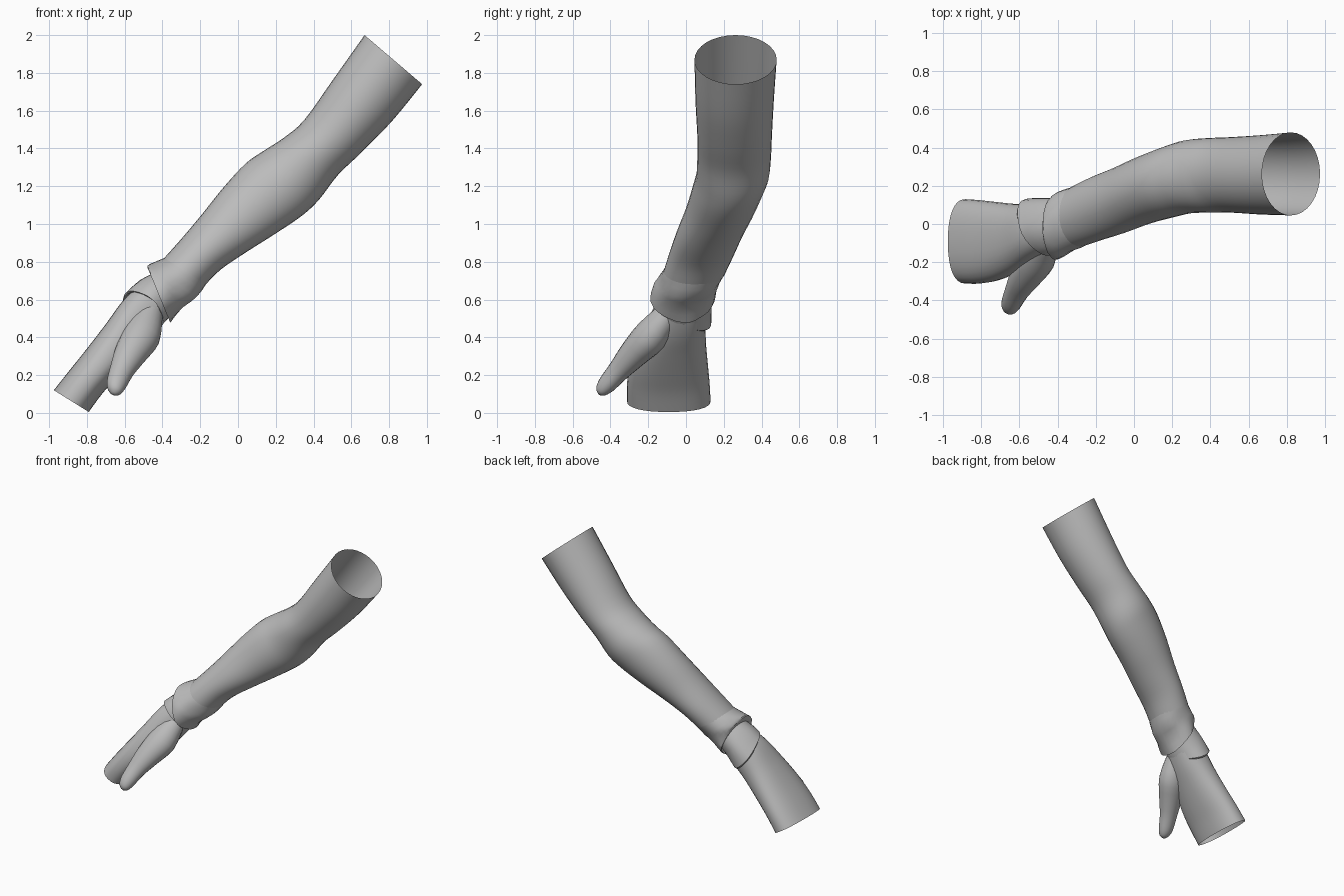
import bpy, bmesh, math, random
from mathutils import Vector

cube = bpy.data.objects.get("Cube")
if cube:
    bpy.data.objects.remove(cube, do_unlink=True)
random.seed(4)

grey = bpy.data.materials.new("plain grey")
grey.use_nodes = True
grey.diffuse_color = (0.5, 0.5, 0.5, 1)
grey.node_tree.nodes["Principled BSDF"].inputs["Base Color"].default_value = (0.5, 0.5, 0.5, 1)


def catmull(a, b, c, d, t):
    return 0.5 * (2 * b + (c - a) * t + (2 * a - 5 * b + 4 * c - d) * t * t
                  + (3 * b - a - 3 * c + d) * t ** 3)


def smooth_rings(rings, steps):
    """Interpolate rings (tuples of vectors) with a smooth spline."""
    out, n = [], len(rings)
    for i in range(n - 1):
        q = [rings[max(0, min(n - 1, i + k))] for k in (-1, 0, 1, 2)]
        for s in range(steps):
            out.append([catmull(*p, s / steps) for p in zip(*q)])
    return out + [list(rings[-1])]


def span(x0, z0, x1, z1, y0, y1, tx=0, tz=0):
    """Ring from its upper and lower edge points and its front and back depth."""
    c = Vector(((x0 + x1) / 2, (y0 + y1) / 2, (z0 + z1) / 2))
    u = Vector(((x0 - x1) / 2, 0, (z0 - z1) / 2))
    return c, u, Vector((tx, (y1 - y0) / 2, tz))


def loft(name, rings, sides=32, steps=4, power=1.0, rough=0.0, cap=False, angle=50):
    """Skin a tube through the rings; power < 1 makes the section squarer."""
    bm = bmesh.new()
    loops = []
    for k, (c, u, v) in enumerate(smooth_rings(rings, steps)):
        loop = []
        for i in range(sides):
            a = math.tau * i / sides
            ca, sa = math.cos(a), math.sin(a)
            ca = math.copysign(abs(ca) ** power, ca)
            sa = math.copysign(abs(sa) ** power, sa)
            wave = math.sin(5 * a + k * 0.8) + 0.6 * math.sin(3 * a - k) + random.uniform(-.5, .5)
            f = 1 + rough * wave * (k > 1)
            loop.append(bm.verts.new(c + (u * ca + v * sa) * f))
        loops.append(loop)
    for p, q in zip(loops, loops[1:]):
        for i in range(sides):
            j = (i + 1) % sides
            bm.faces.new((p[i], p[j], q[j], q[i]))
    if cap:
        bm.faces.new(loops[-1])
    bmesh.ops.recalc_face_normals(bm, faces=bm.faces)
    me = bpy.data.meshes.new(name)
    bm.to_mesh(me)
    bm.free()
    me.materials.append(grey)
    ob = bpy.data.objects.new(name, me)
    bpy.context.collection.objects.link(ob)
    bpy.ops.object.select_all(action='DESELECT')
    ob.select_set(True)
    bpy.context.view_layer.objects.active = ob
    bpy.ops.object.shade_smooth_by_angle(angle=math.radians(angle))
    return ob


# Sleeved arm, open at the shoulder, bent at the elbow
loft("arm_sleeve", [
    span(.67, 2.0, .975, 1.74, .045, .48),
    span(.50, 1.76, .82, 1.55, .05, .465),
    span(.35, 1.55, .66, 1.385, .06, .455),
    span(.24, 1.455, .53, 1.26, .06, .45),
    span(.14, 1.39, .43, 1.13, .055, .44),
    span(.04, 1.32, .34, 1.045, .035, .41),
    span(-.08, 1.19, .20, .95, 0, .36),
    span(-.20, 1.04, .05, .855, -.05, .30),
    span(-.31, .91, -.09, .76, -.09, .25),
    span(-.40, .81, -.18, .67, -.12, .205),
])

# Crumpled end of the sleeve
loft("sleeve_cuff", [
    span(-.39, .82, -.17, .68, -.118, .207),
    span(-.46, .79, -.22, .61, -.145, .18),
    span(-.48, .775, -.29, .56, -.17, .165),
    span(-.475, .76, -.36, .48, -.185, .15),
    span(-.46, .73, -.35, .49, -.15, .13),
], sides=28, steps=2, rough=0.022, angle=25)

# Flared glove cuff, slanting further down the back of the hand
loft("glove_cuff", [
    span(-.45, .74, -.32, .56, -.13, .14),
    span(-.52, .70, -.37, .50, -.15, .135, -.02, -.02),
    span(-.60, .625, -.41, .455, -.165, .135, -.05, -.06),
    span(-.585, .62, -.42, .46, -.14, .115, -.05, -.06),
], sides=28, steps=2, rough=0.018, angle=25)

# Hand from the wrist to the open knuckle end
loft("hand", [
    span(-.42, .75, -.30, .62, -.09, .13),
    span(-.50, .69, -.37, .51, -.13, .115),
    span(-.60, .605, -.45, .40, -.185, .105),
    span(-.70, .47, -.54, .30, -.25, .105),
    span(-.80, .34, -.64, .19, -.295, .115),
    span(-.90, .215, -.72, .10, -.312, .125),
    span(-.975, .12, -.79, .005, -.312, .13),
], power=0.85)

# Thumb
path = [(-.465, -.09, .53, .07), (-.51, -.185, .41, .10), (-.57, -.28, .31, .085),
        (-.615, -.355, .225, .065), (-.645, -.42, .15, .053),
        (-.655, -.45, .115, .035), (-.66, -.46, .10, .01)]
axis = (Vector(path[-1][:3]) - Vector(path[0][:3])).normalized()
side = axis.cross(Vector((0, 1, 0))).normalized()
over = axis.cross(side)
loft("thumb", [(Vector(p[:3]), side * p[3], over * p[3] * 0.9) for p in path],
     sides=20, steps=3, cap=True)
